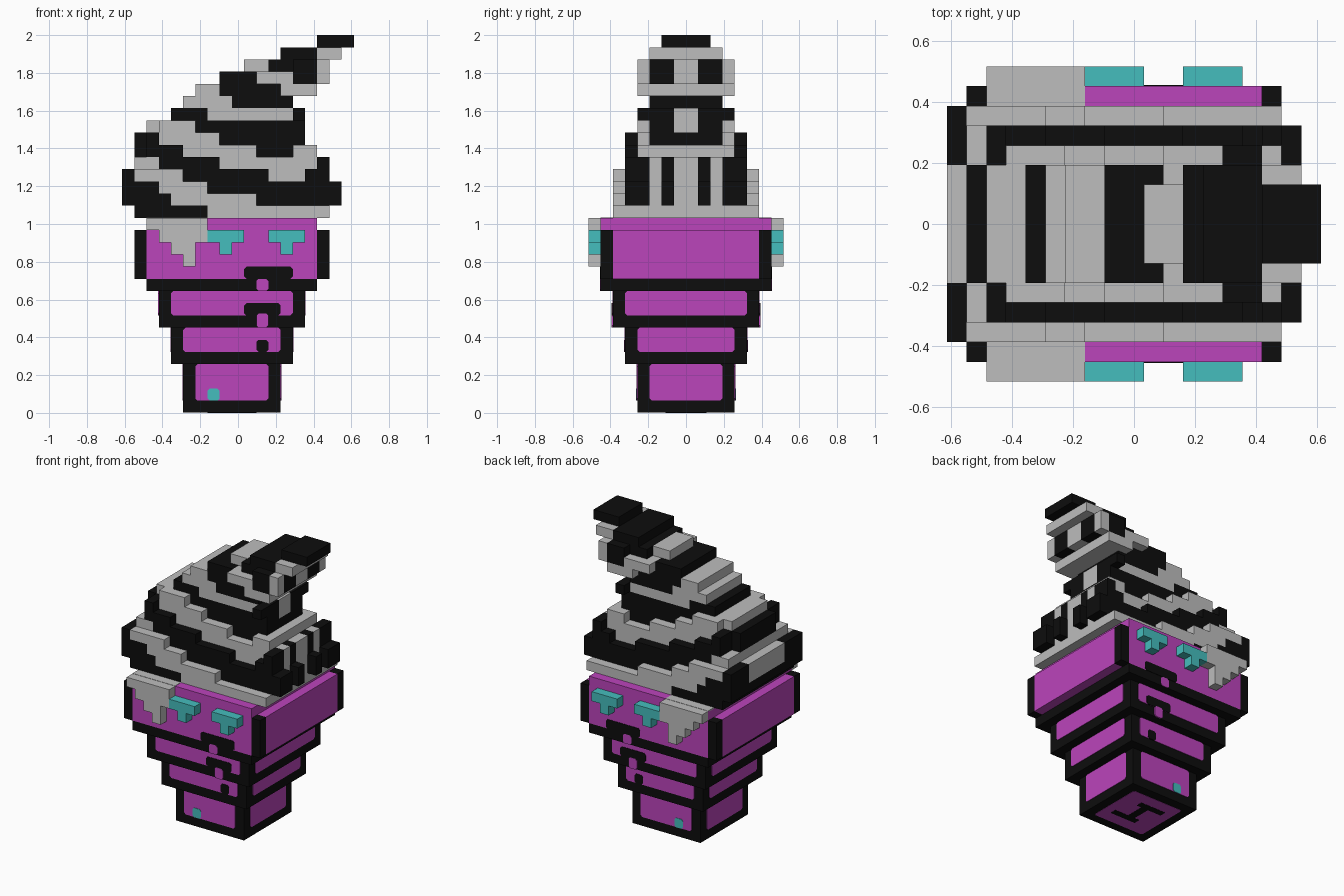
import bpy, bmesh
from mathutils import Vector

if "Cube" in bpy.data.objects:
    bpy.data.objects.remove(bpy.data.objects["Cube"], do_unlink=True)

U = 2 / 31          # one block
X0 = -9.5           # block column 0 starts here


def material(name, rgb):
    m = bpy.data.materials.new(name)
    m.use_nodes = True
    m.diffuse_color = (*rgb, 1)
    bsdf = next(n for n in m.node_tree.nodes if n.type == 'BSDF_PRINCIPLED')
    bsdf.inputs["Base Color"].default_value = (*rgb, 1)
    return m


BLACK = material("black", (0.004, 0.004, 0.004))
GREY = material("light grey", (0.51, 0.51, 0.51))
PURPLE = material("purple", (0.50, 0.058, 0.50))
TEAL = material("teal", (0.06, 0.51, 0.51))


def finish(bm, name, mats):
    me = bpy.data.meshes.new(name)
    bm.to_mesh(me)
    bm.free()
    for m in mats:
        me.materials.append(m)
    bpy.context.collection.objects.link(bpy.data.objects.new(name, me))


def box(name, mat, x, y, z, round_axis=None):
    """Box from ranges in blocks; corners along round_axis may be clipped."""
    lo = Vector((x[0] + X0, y[0], z[0])) * U
    hi = Vector((x[1] + X0, y[1], z[1])) * U
    bm = bmesh.new()
    bmesh.ops.create_cube(bm, size=1)
    for v in bm.verts:
        v.co = [(lo[i] + hi[i]) / 2 + v.co[i] * (hi[i] - lo[i]) for i in range(3)]
    if round_axis is not None:
        edges = [e for e in bm.edges
                 if abs((e.verts[0].co - e.verts[1].co).normalized()[round_axis]) > 0.9]
        bmesh.ops.bevel(bm, geom=edges, offset=0.012, segments=1, affect='EDGES')
    finish(bm, name, [mat])


T = 0.05            # painted plate thickness, in blocks


def both_y(name, mat, x, z, y, depth=T, round_axis=1):
    """Same part on the front and the back."""
    box(name + "_front", mat, x, (-y - depth, -y), z, round_axis)
    box(name + "_back", mat, x, (y, y + depth), z, round_axis)


# Stepped cone: each tier is one block wider on every side
for n in range(3):
    a, b, h = 5 - n, 13 + n, 4 + n
    z0, z1 = (0, 4, 7)[n], (4, 7, 10)[n]
    box(f"cone_tier_{n + 1}", BLACK, (a, b), (-h, h), (z0 or 0.06, z1))
    both_y(f"cone_panel_{n + 1}", PURPLE, (a + 1, b - 1), (z0 + 1, z1), h)
    for side, xr in (("right", (a - T, a)), ("left", (b, b + T))):
        box(f"cone_side_panel_{n + 1}_{side}", PURPLE, xr, (1 - h, h - 1), (z0 + 1, z1), 0)

# Cone rim
box("rim_base", BLACK, (2, 16), (-7, 7), (10, 11))
box("rim_body", PURPLE, (2, 16), (-7, 7), (11, 16))
for side, a in (("right", 1), ("left", 16)):
    box(f"rim_side_panel_{side}", PURPLE, (a, a + 1), (-6, 6), (11, 15))
    both_y(f"rim_post_{side}", BLACK, (a, a + 1), (11, 15), 6, 1, None)

# Painted melt marks running over the tier edges
both_y("melt_mark_upper", BLACK, (10, 14), (11, 12), 7)
both_y("melt_gap_upper", PURPLE, (11, 12), (10, 11), 7)
both_y("melt_mark_middle", BLACK, (10, 13), (8, 9), 6, 2 * T)
both_y("melt_gap_middle", PURPLE, (11, 12), (7, 8.15), 6, 2.5 * T)
both_y("melt_mark_lower", BLACK, (11, 12), (5, 6), 5, 2 * T)
both_y("teal_spot", TEAL, (7, 8), (1, 2), 4, 2 * T)

# Underside: black border, purple panel and dark grooves
box("base_border", BLACK, (5, 13), (-4, 4), (0.04, 0.06))
box("base_panel", PURPLE, (6, 12), (-3, 3), (0.02, 0.04), 2)
box("base_groove_back", BLACK, (7, 10), (1, 1.7), (0, 0.02))
box("base_groove_front", BLACK, (8, 11), (-1.7, -1), (0, 0.02))
box("base_groove_middle", BLACK, (8.6, 9.4), (-1, 1), (0, 0.02))

# Eyes and the sauce drip
for side, a in (("right", 7), ("left", 12)):
    both_y(f"eye_{side}", TEAL, (a, a + 3), (14, 15), 7, 1, None)
    both_y(f"eye_{side}_lower", TEAL, (a + 1, a + 2), (13, 14), 7, 1, None)
for z, (a, b) in zip((15, 14, 13, 12), ((2, 7), (3, 7), (4, 6), (5, 6))):
    both_y(f"drip_{z}", GREY, (a, b), (z, z + 1), 7, 1, None)
both_y("drip_top", GREY, (2, 7), (15.9, 16.03), 5.9, 1.1, None)

# Swirl outline: first and last column of each row, from row 16 up
LEFT = (1, 0, 0, 0, 1, 1, 1, 2, 4, 5, 6, 8, 10, 13, 16)
RIGHT = (17, 18, 18, 17, 17, 16, 15, 15, 15, 14, 16, 17, 17, 18, 19)
# Slanting bands, black and grey in turn:
# half depth, top at the low-x end, columns where the top steps down
BANDS = [(6, 20, (1, 3, 4, 7)), (6, 21, (3, 5, 7, 11)), (5, 23, (3, 5, 8, 12)),
         (4, 24, (6, 8, 11)), (3, 25, (7,)), (3, 27, (8, 9)),
         (3, 28, (11, 13)), (4, 29, (12, 14)), (4, 31, ())]
B, G = 0, 1
cells = {}


def fill(columns, rows, colour, outer, inner=0):
    """Paint blocks on both halves, or remove them when colour is None."""
    for i in range(*columns):
        for k in range(*rows):
            for j in range(inner, outer):
                for jj in (j, -1 - j):
                    if colour is None:
                        cells.pop((i, jj, k), None)
                    else:
                        cells[i, jj, k] = colour


for k, (first, last) in enumerate(zip(LEFT, RIGHT), 16):
    for i in range(first, last):
        n, half = next((n, h) for n, (h, top, drops) in enumerate(BANDS)
                       if k < top - sum(i >= d for d in drops))
        fill((i, i + 1), (k, k + 1), n % 2, min(half, 32 - k))

# Trim the shoulders of the coils
fill((1, 3), (20, 21), None, 6, 5)
fill((1, 2), (21, 23), None, 5, 3)
fill((2, 3), (23, 24), None, 4, 3)
fill((10, 12), (28, 29), None, 4, 2)
fill((12, 14), (28, 29), None, 4, 3)
# Coil ends under the tip, with upright grooves
fill((0, 1), (18, 20), G, 3)
fill((15, 17), (19, 20), B, 5)
fill((16, 17), (20, 21), B, 5)
fill((14, 16), (21, 22), G, 4)
fill((14, 15), (24, 25), B, 4)
fill((17, 18), (17, 19), None, 3)
fill((17, 18), (17, 19), B, 2, 1)
fill((16, 17), (17, 21), G, 3, 2)
fill((16, 17), (17, 21), G, 1)
fill((14, 15), (23, 25), G, 1)
# Curled tip
fill((16, 17), (27, 29), G, 4)
fill((16, 17), (27, 29), B, 3, 1)
fill((16, 18), (29, 30), G, 3)
fill((18, 19), (29, 30), None, 3, 2)
fill((18, 19), (29, 30), None, 1)

# Make the outer block faces and merge the flat ones
bm = bmesh.new()
verts = {}


def corner(p):
    if p not in verts:
        verts[p] = bm.verts.new(((p[0] + X0) * U, p[1] * U, p[2] * U))
    return verts[p]


for cell, colour in cells.items():
    for axis in range(3):
        for d in (0, 1):
            near = list(cell)
            near[axis] += 2 * d - 1
            if tuple(near) in cells:
                continue
            quad = []
            for du, dw in ((0, 0), (1, 0), (1, 1), (0, 1)):
                p = list(cell)
                p[axis] += d
                p[(axis + 1) % 3] += du
                p[(axis + 2) % 3] += dw
                quad.append(corner(tuple(p)))
            bm.faces.new(quad if d else quad[::-1]).material_index = colour
bmesh.ops.dissolve_limit(bm, angle_limit=0.01, verts=bm.verts[:], edges=bm.edges[:],
                         delimit={'MATERIAL'})
finish(bm, "swirl", [BLACK, GREY])
